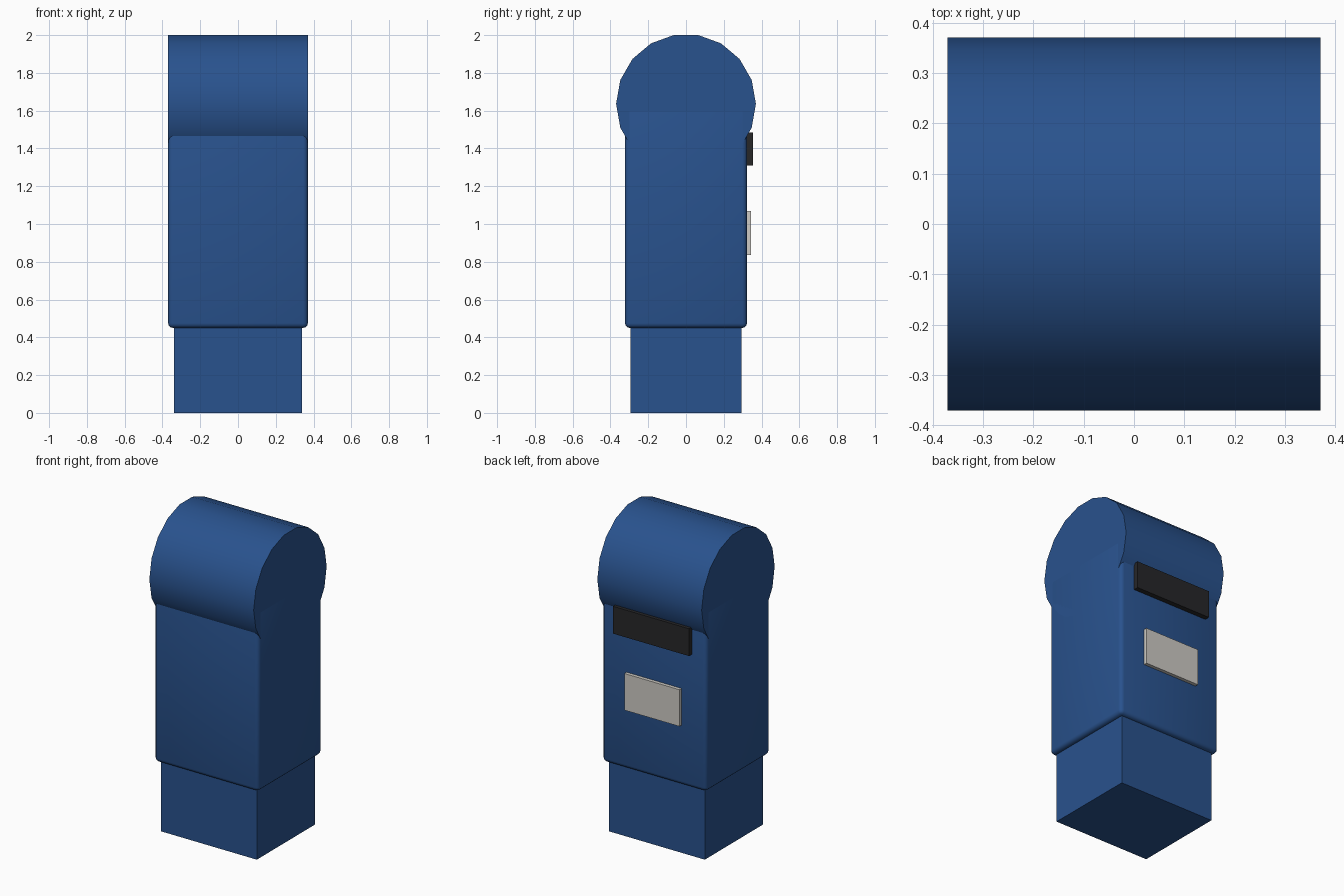
import bpy
from math import pi, radians

if "Cube" in bpy.data.objects:
    bpy.data.objects.remove(bpy.data.objects["Cube"])


def material(name, rgb):
    m = bpy.data.materials.new(name)
    m.diffuse_color = (*rgb, 1)
    m.use_nodes = True
    m.node_tree.nodes["Principled BSDF"].inputs["Base Color"].default_value = m.diffuse_color
    return m


blue = material("blue_paint", (0.022, 0.085, 0.27))
dark = material("dark_metal", (0.02, 0.02, 0.022))
pale = material("pale_plate", (0.62, 0.6, 0.56))


def box(name, low, high, mat, bevel=0):
    """Axis-aligned box between two corners, with optional rounded edges."""
    centre = [(a + b) / 2 for a, b in zip(low, high)]
    bpy.ops.mesh.primitive_cube_add(size=1, location=centre)
    ob = bpy.context.object
    ob.name = name
    ob.scale = [b - a for a, b in zip(low, high)]
    bpy.ops.object.transform_apply(location=False, rotation=False, scale=True)
    ob.data.materials.append(mat)
    if bevel:
        mod = ob.modifiers.new("rounded_edges", 'BEVEL')
        mod.width = bevel
        mod.segments = 3
        bpy.ops.object.modifier_apply(modifier=mod.name)
        bpy.ops.object.shade_smooth_by_angle(angle=radians(35))
    return ob


# Pedestal and rounded main body
box("pedestal", (-0.34, -0.295, 0), (0.34, 0.295, 0.452), blue)
box("body", (-0.37, -0.323, 0.45), (0.37, 0.323, 1.62), blue, 0.025)

# Barrel top: 18-sided cylinder lying along x, with a flat facet on top
bpy.ops.mesh.primitive_cylinder_add(vertices=18, radius=0.37, depth=0.74,
                                    location=(0, 0, 1.636), rotation=(0, pi / 2, 0))
top = bpy.context.object
top.name = "barrel_top"
bpy.ops.object.transform_apply(location=False, rotation=True, scale=False)
top.data.materials.append(blue)
bpy.ops.object.shade_smooth_by_angle(angle=radians(35))

# Mail slot and label plate on the back
box("mail_slot", (-0.27, 0.30, 1.31), (0.27, 0.355, 1.485), dark)
box("label_plate", (-0.195, 0.31, 0.835), (0.195, 0.345, 1.07), pale)
